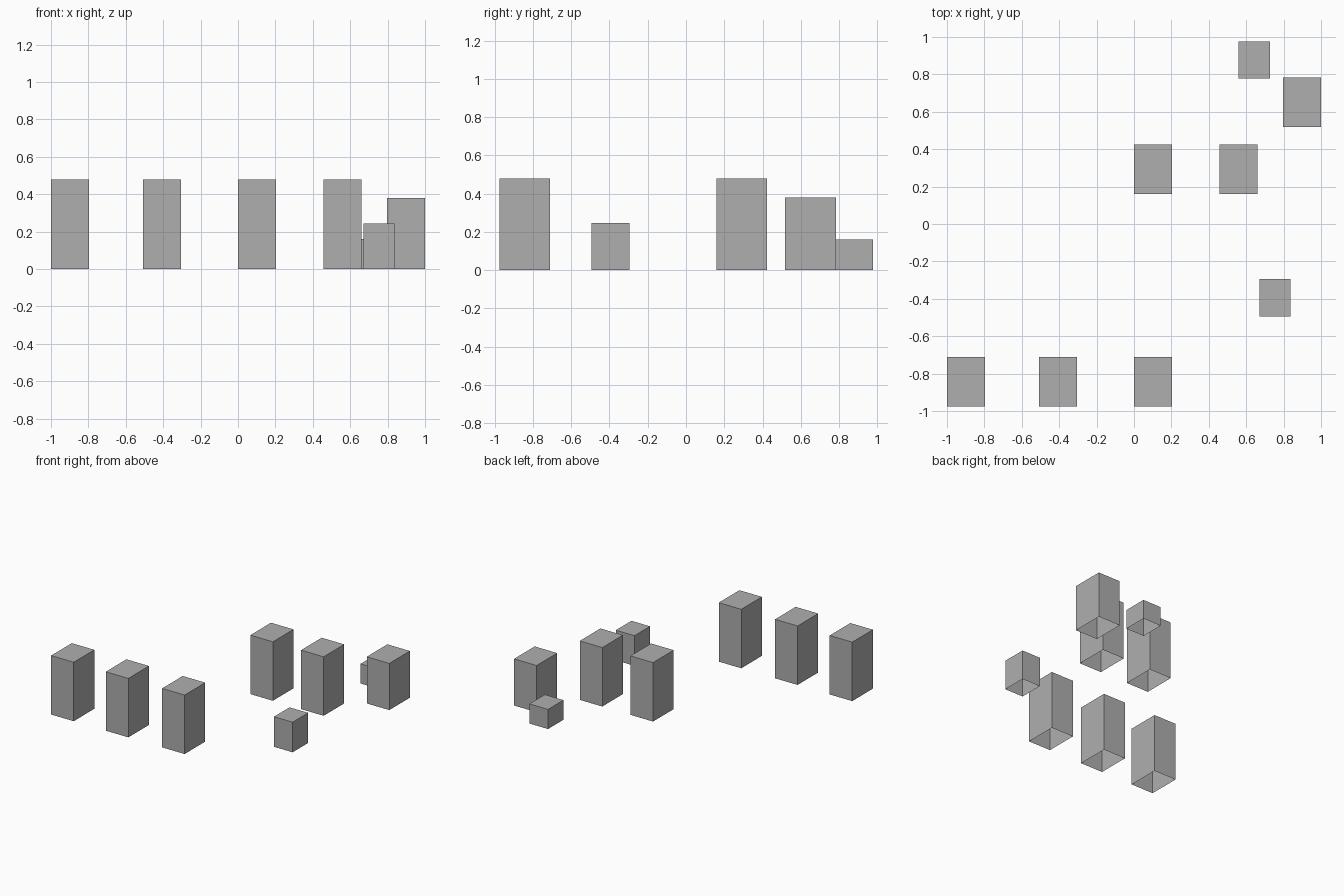
import bpy
import bmesh

cube = bpy.data.objects.get("Cube")
if cube:
    bpy.data.objects.remove(cube, do_unlink=True)

# One plain grey for every block
GREY = (0.43, 0.43, 0.43, 1.0)
grey = bpy.data.materials.new("plain grey")
grey.use_nodes = True
grey.diffuse_color = GREY
grey.node_tree.nodes["Principled BSDF"].inputs["Base Color"].default_value = GREY


def add_block(name, x, y, size):
    """Box shell with an open bottom, standing on the ground at its centre x, y."""
    bm = bmesh.new()
    bmesh.ops.create_cube(bm, size=1)
    bm.normal_update()
    floor = [f for f in bm.faces if f.normal.z < -0.5]
    bmesh.ops.delete(bm, geom=floor, context='FACES_ONLY')
    bmesh.ops.translate(bm, vec=(0, 0, 0.5), verts=bm.verts)
    bmesh.ops.scale(bm, vec=size, verts=bm.verts)
    mesh = bpy.data.meshes.new(name)
    bm.to_mesh(mesh)
    bm.free()
    mesh.materials.append(grey)
    obj = bpy.data.objects.new(name, mesh)
    obj.location = (x, y, 0)
    bpy.context.collection.objects.link(obj)


TALL = (0.203, 0.265, 0.48)

# Front row of tall blocks
for i, x in enumerate((-0.898, -0.406, 0.101)):
    add_block(f"front_tower_{i + 1}", x, -0.843, TALL)

# Back row of tall blocks
for i, x in enumerate((0.101, 0.558)):
    add_block(f"back_tower_{i + 1}", x, 0.292, TALL)

# Lower blocks on the left side
add_block("side_tower", 0.898, 0.651, (0.203, 0.265, 0.38))
add_block("low_back_block", 0.643, 0.877, (0.168, 0.198, 0.16))
add_block("low_front_block", 0.754, -0.394, (0.168, 0.2, 0.245))
